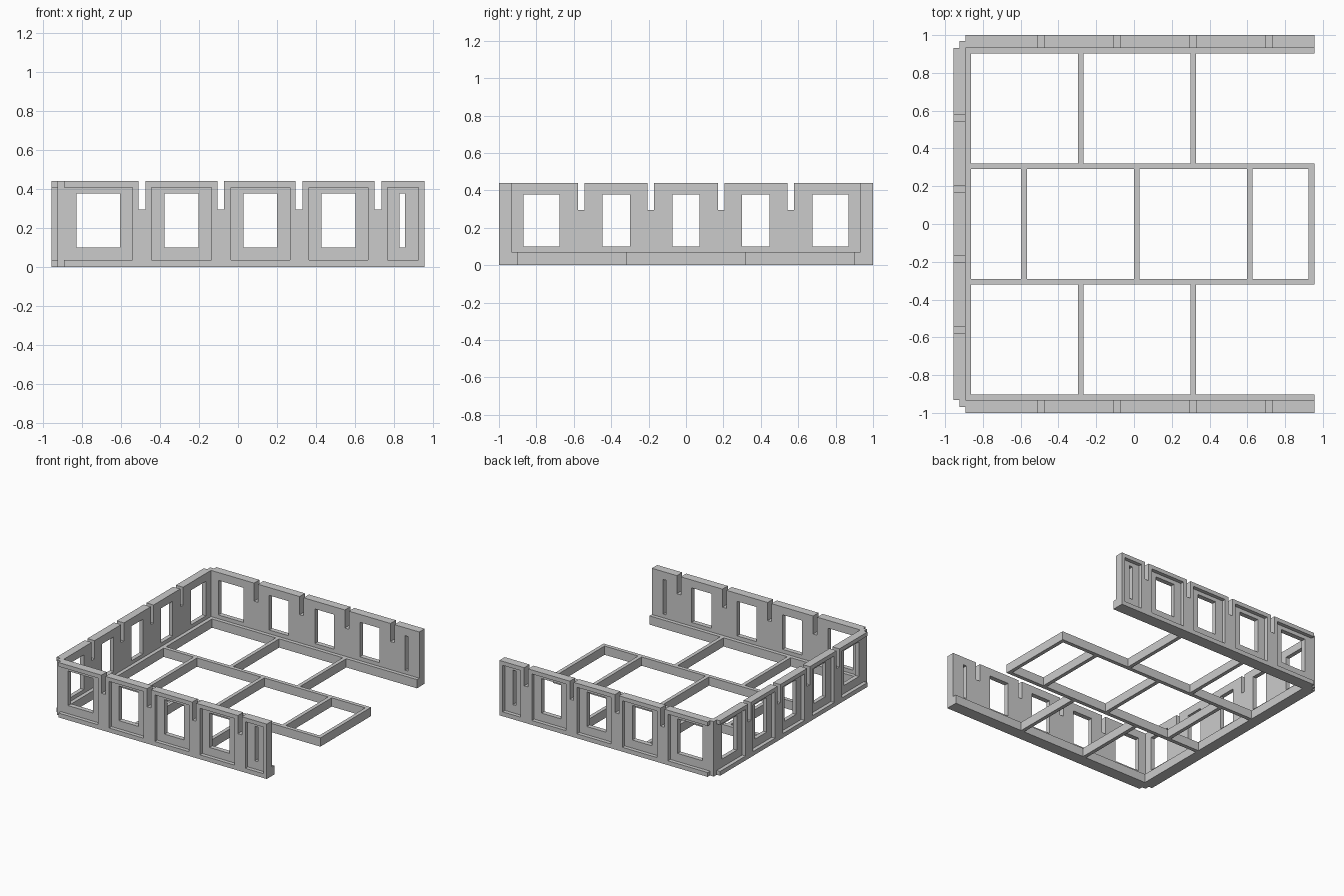
import bpy
import bmesh

cube = bpy.data.objects.get("Cube")
if cube:
    bpy.data.objects.remove(cube, do_unlink=True)

HEIGHT = 0.44        # top of walls
TRIM = 0.03          # trim depth and beam width
LEDGE = 0.07         # height of ledges and floor beams
SLOT_Z = 0.295
SILL, LINTEL = 0.10, 0.377

grey = bpy.data.materials.new("light_grey")
grey.use_nodes = True
colour = (0.6, 0.6, 0.6, 1)
grey.diffuse_color = colour
grey.node_tree.nodes["Principled BSDF"].inputs["Base Color"].default_value = colour


def boxes(name, spans):
    """One object from boxes, each given as x, y and z spans."""
    bm = bmesh.new()
    for span in spans:
        span = [sorted(s) for s in span]
        verts = bmesh.ops.create_cube(bm, size=1)["verts"]
        for v in verts:
            v.co = [a + (c + 0.5) * (b - a) for c, (a, b) in zip(v.co, span)]
    mesh = bpy.data.meshes.new(name)
    bm.to_mesh(mesh)
    bm.free()
    mesh.materials.append(grey)
    ob = bpy.data.objects.new(name, mesh)
    bpy.context.collection.objects.link(ob)
    return ob


def cut(ob, spans):
    """Subtract boxes from an object and bake the result."""
    cutter = boxes("cutter", spans)
    cutter.hide_render = True
    mod = ob.modifiers.new("cut", "BOOLEAN")
    mod.operation = "DIFFERENCE"
    mod.solver = "EXACT"
    mod.object = cutter
    bpy.context.view_layer.update()
    graph = bpy.context.evaluated_depsgraph_get()
    mesh = bpy.data.meshes.new_from_object(ob.evaluated_get(graph))
    ob.modifiers.clear()
    ob.data = mesh
    bpy.data.objects.remove(cutter, do_unlink=True)


def make_wall(name, place, start, end, outer, inner, panels, windows, slots, notch=None):
    """Panelled wall; place(along, across, z) orders the spans into x, y, z."""
    wall = boxes(name, [place((start, end), (outer, inner), (0, HEIGHT))])
    side = 1 if outer > inner else -1
    face = outer - side * TRIM
    beyond = outer + side * 0.05
    cut(wall, [place(p, (beyond, face), (0.035, 0.408)) for p in panels])
    through = (beyond, inner - side * 0.05)
    holes = [place(w, through, (SILL, LINTEL)) for w in windows]
    holes += [place(s, through, (SLOT_Z, HEIGHT + 0.1)) for s in slots]
    if notch:
        holes.append(place(notch, (beyond, face), (-0.1, HEIGHT + 0.1)))
    cut(wall, holes)


def along_x(a, b, z):
    return (a, b, z)


def along_y(a, b, z):
    return (b, a, z)


# Long walls, front and back, with their inner ledges
long_panels = [(-1, -0.54), (-0.442, -0.136), (-0.037, 0.267), (0.363, 0.667), (0.765, 0.925)]
long_windows = [(-0.827, -0.605), (-0.376, -0.203), (0.029, 0.199), (0.428, 0.602), (0.828, 0.856)]
long_slots = [(x, x + 0.035) for x in (-0.51, -0.106, 0.295, 0.699)]
for name, s in (("front", -1), ("back", 1)):
    make_wall(name + "_wall", along_x, -0.925, 0.955, s, s * 0.932,
              long_panels, long_windows, long_slots, notch=(-1, -0.892))
    boxes(name + "_ledge", [((-0.892, 0.955), (s * 0.932, s * 0.902), (0, LEDGE))])

# End wall, symmetrical about its middle
half_panels = [(0.237, 0.513), (0.61, 1)]
half_windows = [(0.3, 0.446), (0.677, 0.868)]
half_slots = [(0.17, 0.205), (0.543, 0.578)]


def both(spans):
    return spans + [(-b, -a) for a, b in spans]


make_wall("end_wall", along_y, -0.932, 0.932, -0.955, -0.892,
          both(half_panels) + [(-0.138, 0.138)],
          both(half_windows) + [(-0.073, 0.073)], both(half_slots))
boxes("end_ledge", [((-0.892, -0.862), (-0.932, 0.932), (0, LEDGE))])

# Floor frame: two long beams, cross beams in the middle and side bays
for name, s in (("front", -1), ("back", 1)):
    boxes(name + "_long_beam", [((-0.862, 0.955), (s * 0.29, s * 0.321), (0, LEDGE))])
    boxes(name + "_bay_beams",
          [((x, x + TRIM), (s * 0.321, s * 0.902), (0, LEDGE)) for x in (-0.297, 0.298)])
boxes("middle_bay_beams",
      [((x, x + TRIM), (-0.29, 0.29), (0, LEDGE)) for x in (-0.597, 0.0, 0.597, 0.925)])
